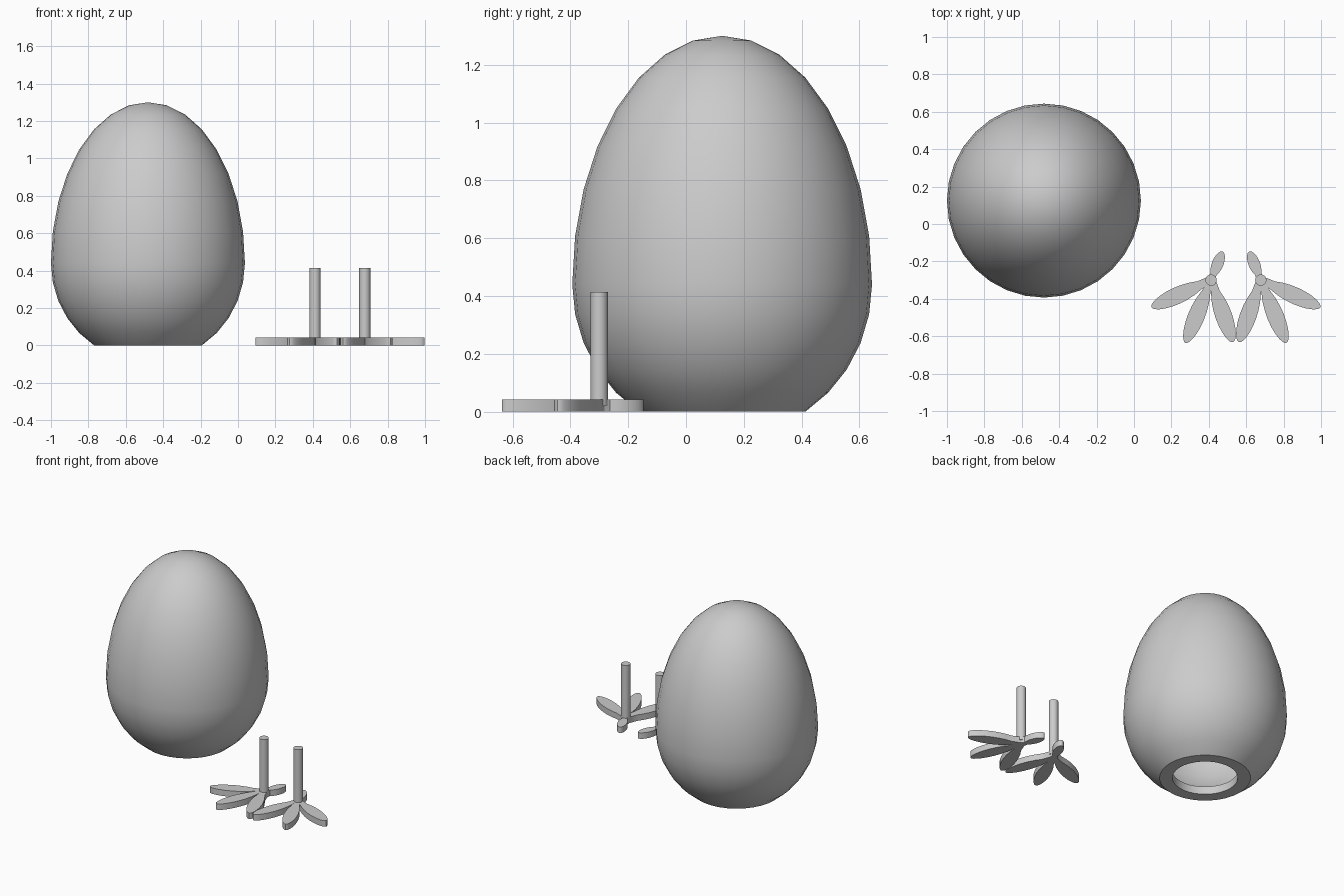
import bpy, bmesh, math
from mathutils import Vector, Matrix

if "Cube" in bpy.data.objects:
    bpy.data.objects.remove(bpy.data.objects["Cube"])

grey = bpy.data.materials.new("plain_grey")
grey.diffuse_color = (0.6, 0.6, 0.6, 1)
grey.use_nodes = True
grey.node_tree.nodes["Principled BSDF"].inputs["Base Color"].default_value = grey.diffuse_color


def finish(bm, name):
    """Turn a bmesh into a shaded object."""
    bmesh.ops.recalc_face_normals(bm, faces=bm.faces)
    me = bpy.data.meshes.new(name)
    bm.to_mesh(me)
    bm.free()
    me.materials.append(grey)
    ob = bpy.data.objects.new(name, me)
    bpy.context.collection.objects.link(ob)
    bpy.ops.object.select_all(action='DESELECT')
    ob.select_set(True)
    bpy.context.view_layer.objects.active = ob
    bpy.ops.object.shade_smooth_by_angle(angle=math.radians(30))
    return ob


# Egg-shaped hollow body, open at the flat bottom
RADIUS, MID, UP, DOWN, WALL, HOLE = 0.5185, 0.44, 0.86, 0.53, 0.055, 0.207


def egg_profile(inset):
    pts = []
    for i in range(14):
        a = math.pi * i / 16
        h = (UP if i <= 8 else DOWN) - inset
        r = 0 if i == 0 else (RADIUS - inset) * math.sin(a)
        pts.append((r, 0, max(inset, MID + h * math.cos(a))))
    pts[-1] = (pts[-1][0], 0, inset)
    return pts + [(HOLE, 0, inset)]


bm = bmesh.new()
profile = egg_profile(0) + egg_profile(WALL)[::-1]
verts = [bm.verts.new(p) for p in profile]
edges = [bm.edges.new(pair) for pair in zip(verts, verts[1:])]
bmesh.ops.spin(bm, geom=verts + edges, cent=(0, 0, 0), axis=(0, 0, 1),
               angle=math.tau, steps=32, use_duplicate=False)
bmesh.ops.remove_doubles(bm, verts=bm.verts, dist=0.0005)
body = finish(bm, "egg_body")
body.location = (-0.4815, 0.125, 0)

# Feet: four leaf-shaped toes around a hub, and a leg post on each
TOES = [(204.5, 0.35, 0.045), (247.8, 0.363, 0.045),
        (289.5, 0.352, 0.045), (68 + 360, 0.165, 0.031)]
LEAF = [(0.2, 0.55), (0.32, 0.8), (0.45, 0.95), (0.58, 1.0), (0.7, 0.95),
        (0.81, 0.82), (0.9, 0.62), (0.96, 0.4), (0.99, 0.2)]
VALLEYS = [0.055, 0.055, 0.025, 0.025]
FOOT_X, FOOT_Y, THICK = 0.133, -0.30, 0.042


def foot_outline():
    pts = []
    for i, (deg, length, half) in enumerate(TOES):
        a = math.radians(deg)
        along = Vector((math.cos(a), math.sin(a), 0))
        side = Vector((math.sin(a), -math.cos(a), 0))
        pts += [along * t * length + side * w * half for t, w in LEAF]
        pts.append(along * length)
        pts += [along * t * length - side * w * half for t, w in LEAF[::-1]]
        # notch before the next toe
        nxt = TOES[(i + 1) % 4][0]
        mid = math.radians((deg + (nxt if nxt > deg else nxt + 360)) / 2)
        pts.append(Vector((math.cos(mid), math.sin(mid), 0)) * VALLEYS[i])
    return pts


for name, sign in (("left", 1), ("right", -1)):
    bm = bmesh.new()
    base = bm.faces.new([bm.verts.new((sign * (p.x - FOOT_X), p.y, 0))
                         for p in foot_outline()])
    top = bmesh.ops.extrude_face_region(bm, geom=[base], use_keep_orig=True)
    bmesh.ops.translate(bm, vec=(0, 0, THICK),
                        verts=[g for g in top["geom"] if isinstance(g, bmesh.types.BMVert)])
    foot = finish(bm, name + "_foot")
    foot.location = (0.545, FOOT_Y, 0)

    bm = bmesh.new()
    bmesh.ops.create_cone(bm, cap_ends=True, segments=32, radius1=0.03, radius2=0.03,
                          depth=0.413 - 0.02, matrix=Matrix.Translation((0, 0, 0.2165)))
    leg = finish(bm, name + "_leg")
    leg.location = (0.545 - sign * FOOT_X, FOOT_Y, 0)
